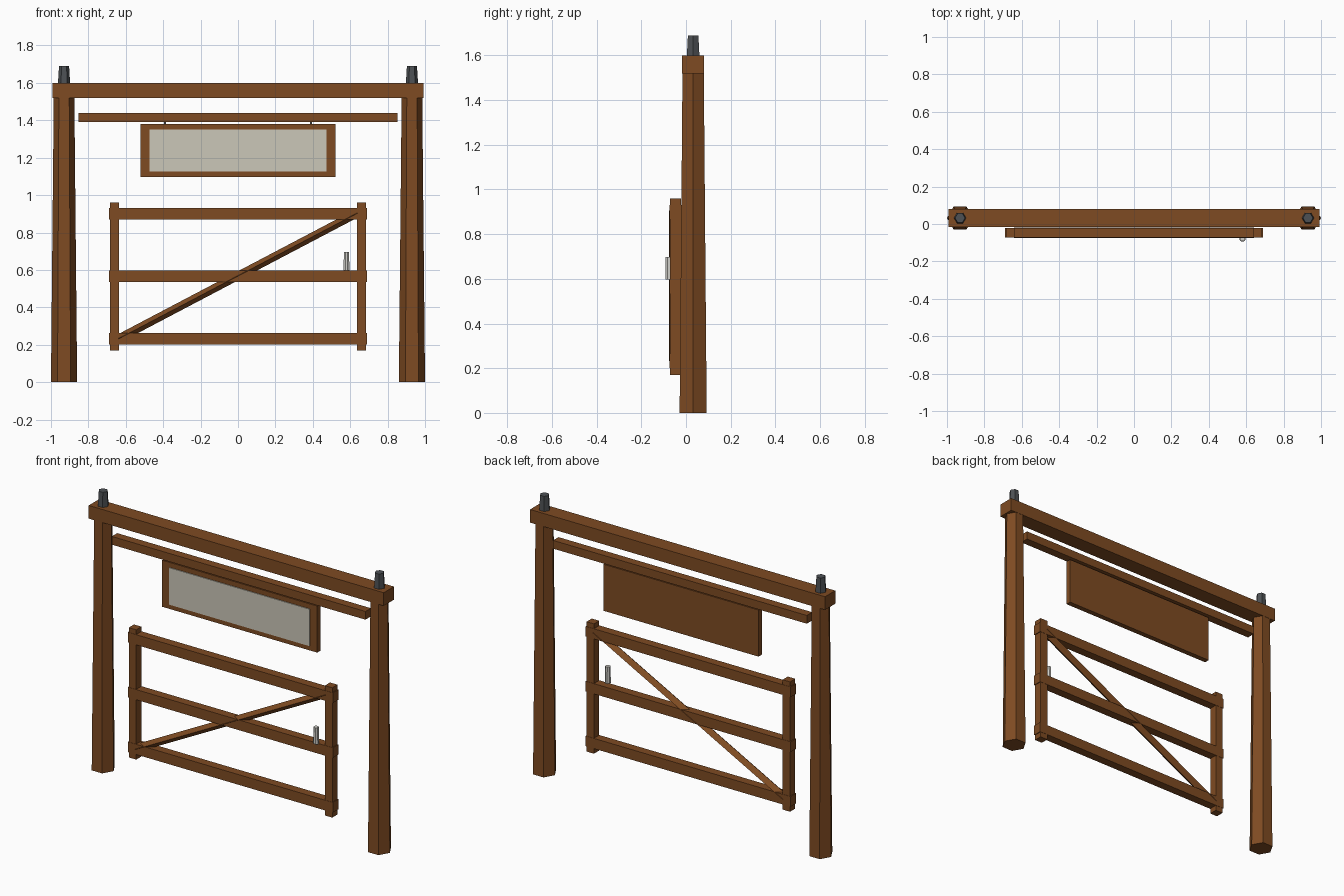
import bpy
import math
from mathutils import Vector

cube = bpy.data.objects.get("Cube")
if cube:
    bpy.data.objects.remove(cube, do_unlink=True)


def material(name, rgb):
    mat = bpy.data.materials.new(name)
    mat.use_nodes = True
    mat.diffuse_color = (*rgb, 1)
    mat.node_tree.nodes["Principled BSDF"].inputs["Base Color"].default_value = (*rgb, 1)
    return mat


WOOD = material("brown_wood", (0.21, 0.07, 0.016))
PANEL = material("pale_panel", (0.60, 0.57, 0.48))
IRON = material("dark_iron", (0.075, 0.082, 0.09))
STEEL = material("light_steel", (0.62, 0.61, 0.57))


def box(name, x, y, z, mat=WOOD):
    """Box spanning the (low, high) pairs x, y and z."""
    spans = (x, y, z)
    bpy.ops.mesh.primitive_cube_add(size=1, location=[(a + b) / 2 for a, b in spans])
    ob = bpy.context.object
    ob.name = name
    ob.scale = [b - a for a, b in spans]
    ob.data.materials.append(mat)
    return ob


def prism(name, sides, r_low, r_high, x, y, z, mat, turn=0.0):
    """Tapered upright prism between the heights in z."""
    bpy.ops.mesh.primitive_cone_add(vertices=sides, radius1=r_low, radius2=r_high,
                                    depth=z[1] - z[0], location=(x, y, sum(z) / 2),
                                    rotation=(0, 0, turn))
    ob = bpy.context.object
    ob.name = name
    ob.data.materials.append(mat)
    return ob


MID = 0.032          # depth of the post line
SIDES = (("left", 1), ("right", -1))

# Posts and iron caps
for side, s in SIDES:
    prism(side + "_post", 6, 0.07, 0.055, s * 0.93, MID, (0, 1.53), WOOD, math.pi / 6)
    prism(side + "_post_cap", 6, 0.033, 0.027, s * 0.93, MID, (1.59, 1.69), IRON, math.pi / 6)

# Crossbeam and hanging rail
box("crossbeam", (-0.993, 0.993), (MID - 0.049, MID + 0.049), (1.52, 1.6))
box("hanging_rail", (-0.854, 0.854), (MID - 0.026, MID + 0.026), (1.39, 1.44))

# Sign board with pale front panel and hangers
box("sign_board", (-0.522, 0.522), (MID - 0.016, MID + 0.016), (1.097, 1.38))
box("sign_panel", (-0.473, 0.473), (MID - 0.021, MID - 0.014), (1.125, 1.35), PANEL)
for side, s in SIDES:
    box(side + "_sign_hanger", (s * 0.39 - 0.006, s * 0.39 + 0.006),
        (MID - 0.006, MID + 0.006), (1.375, 1.395), IRON)

# Gate frame
GATE = -0.047
for side, s in SIDES:
    box(side + "_gate_stile", (s * 0.66 - 0.025, s * 0.66 + 0.025),
        (GATE - 0.025, GATE + 0.025), (0.17, 0.96))
for name, z in (("bottom", 0.233), ("middle", 0.566), ("top", 0.9)):
    box(name + "_gate_rail", (-0.69, 0.69), (GATE - 0.0265, GATE + 0.0265),
        (z - 0.031, z + 0.031))

# Diagonal brace with a diamond section
start, end = Vector((-0.64, GATE, 0.232)), Vector((0.64, GATE, 0.905))
span = end - start
brace = prism("diagonal_brace", 4, 1, 1, 0, 0, (0, 1), WOOD)
brace.location = (start + end) / 2
brace.rotation_euler = (0, math.atan2(span.x, span.z), 0)
brace.scale = (0.022, 0.0285, span.length)

# Latch handle
prism("latch_handle", 8, 0.017, 0.015, 0.58, -0.077, (0.597, 0.697), STEEL, math.pi / 8)
